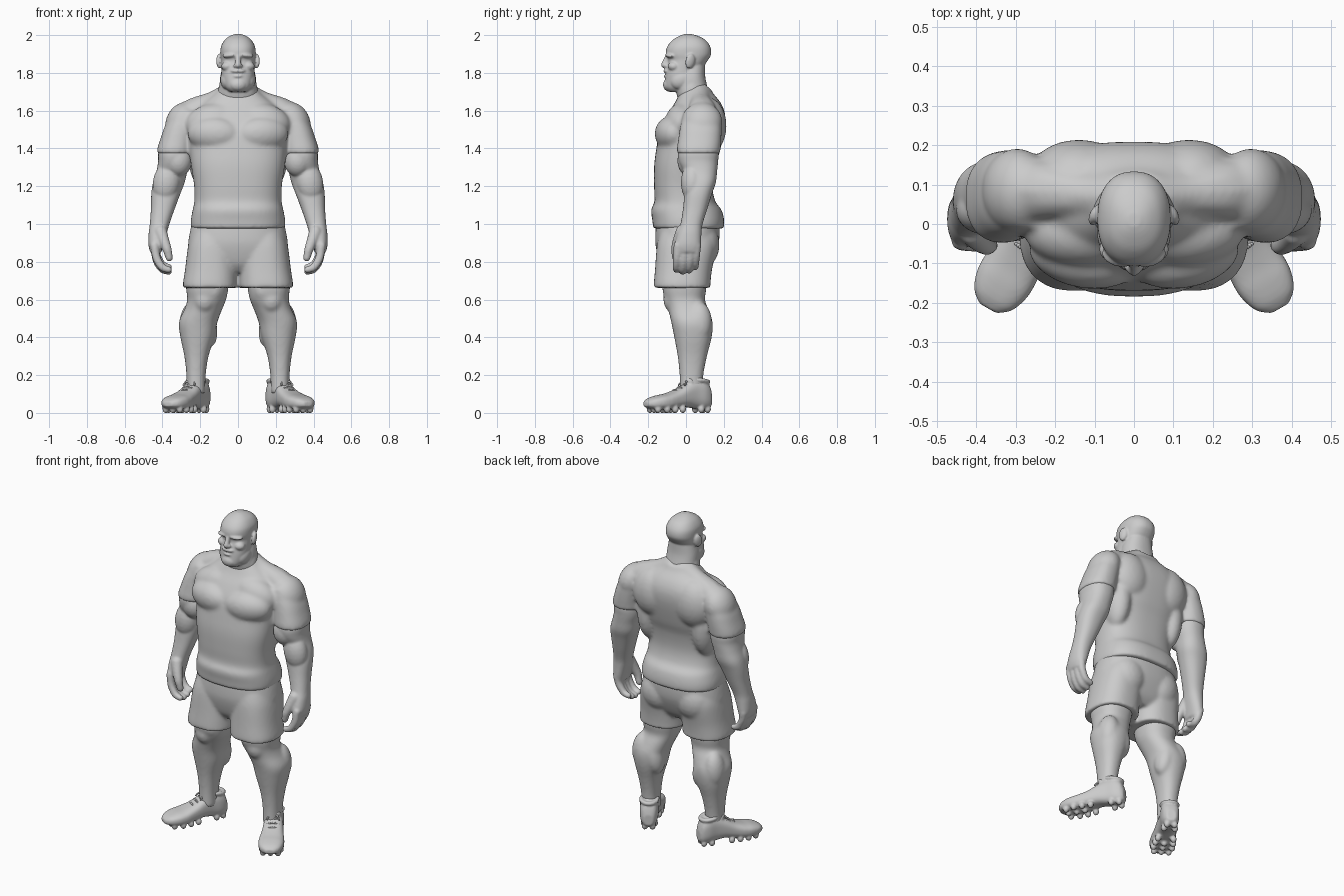
import bpy, bmesh, math
from mathutils import Matrix, Vector


def dense(rows, n=5):
    # Catmull-Rom interpolation of a short table of rows
    out = []
    for i in range(len(rows) - 1):
        a, b, c, d = (rows[max(i - 1, 0)], rows[i], rows[i + 1], rows[min(i + 2, len(rows) - 1)])
        for k in range(n):
            t = k / n
            out.append([0.5 * (2 * q + (r - p) * t + (2 * p - 5 * q + 4 * r - s) * t * t
                               + (3 * q - p - 3 * r + s) * t ** 3) for p, q, r, s in zip(a, b, c, d)])
    return out + [list(rows[-1])]


def slab(row, c, s):
    # horizontal section: z, centre x, front y, back y, half width
    z, cx, f, b, w = row
    return Vector((cx + w * c, (f + b) / 2 + (b - f) / 2 * s, z))


def upright(row, c, s):
    # section across a shoe: y, half width, top, bottom
    y, w, t, b = row
    return Vector((w * c, y, (t + b) / 2 + (t - b) / 2 * s))


def loft(bm, rows, section=slab, e=2.3, seg=40, mat=Matrix()):
    rings = []
    for row in dense(rows):
        ring = []
        for i in range(seg):
            a = math.tau * i / seg
            c, s = (math.copysign(abs(v) ** (2 / e), v) for v in (math.cos(a), math.sin(a)))
            ring.append(bm.verts.new(mat @ section(row, c, s)))
        rings.append(ring)
    for a, b in zip(rings, rings[1:]):
        for i in range(seg):
            j = (i + 1) % seg
            bm.faces.new((a[i], a[j], b[j], b[i]))
    bm.faces.new(rings[0][::-1])
    bm.faces.new(rings[-1])


def ball(bm, loc, rad, rot=(0, 0, 0), mat=Matrix(), sub=3):
    turn = Matrix.Translation(loc)
    for angle, axis in zip(rot, 'XYZ'):
        turn = turn @ Matrix.Rotation(math.radians(angle), 4, axis)
    bmesh.ops.create_icosphere(bm, subdivisions=sub, radius=1, matrix=mat @ turn @ Matrix.Diagonal((*rad, 1)))


def tube(bm, pts, mat=Matrix(), n=6):
    for x, y, z, r in dense(pts, n):
        ball(bm, (x, y, z), (r, r, r), mat=mat, sub=2)


def mirror(bm):
    geom = bm.verts[:] + bm.edges[:] + bm.faces[:]
    new = bmesh.ops.duplicate(bm, geom=geom)['geom']
    for v in new:
        if isinstance(v, bmesh.types.BMVert):
            v.co.x *= -1
    bmesh.ops.reverse_faces(bm, faces=[f for f in new if isinstance(f, bmesh.types.BMFace)])


def finish(name, bm, voxel=0, smooth=5):
    bmesh.ops.recalc_face_normals(bm, faces=bm.faces[:])
    for f in bm.faces:
        f.smooth = True
    me = bpy.data.meshes.new(name)
    bm.to_mesh(me)
    bm.free()
    ob = bpy.data.objects.new(name, me)
    bpy.context.collection.objects.link(ob)
    if voxel:
        m = ob.modifiers.new('fuse', 'REMESH')
        m.mode, m.voxel_size, m.use_smooth_shade = 'VOXEL', voxel, True
        m = ob.modifiers.new('soften', 'SMOOTH')
        m.factor, m.iterations = 0.5, smooth


# Shirt: muscles and sleeves mirrored, then the trunk
bm = bmesh.new()
ball(bm, (.125, -.078, 1.475), (.145, .085, .095), (14, 0, 10))      # pec
ball(bm, (.13, -.02, 1.54), (.15, .09, .10), (0, 10, 0))             # upper chest
ball(bm, (.297, .085, 1.54), (.085, .108, .11), (0, -25, 0))         # deltoid
ball(bm, (.14, .12, 1.52), (.13, .095, .15))                         # shoulder blade
ball(bm, (.19, .07, 1.38), (.075, .10, .19))                         # lat
tube(bm, [(.04, .065, 1.69, .065), (.13, .075, 1.645, .06), (.22, .085, 1.597, .078), (.285, .085, 1.55, .088)])
loft(bm, [(1.60, .27, -.01, .17, .065), (1.52, .303, -.03, .187, .083), (1.45, .322, -.041, .187, .089),
          (1.40, .333, -.048, .183, .094), (1.37, .335, -.048, .180, .095)])
mirror(bm)
loft(bm, [(.975, 0, -.174, .202, .250), (1.02, 0, -.178, .202, .250), (1.075, 0, -.185, .188, .240),
          (1.12, 0, -.167, .155, .231), (1.2, 0, -.169, .14, .232), (1.3, 0, -.169, .152, .247),
          (1.38, 0, -.16, .178, .257), (1.5, 0, -.138, .205, .265), (1.58, 0, -.10, .207, .25),
          (1.64, 0, -.06, .185, .19), (1.69, 0, -.035, .145, .125), (1.72, 0, -.02, .13, .10)], e=2.5, seg=64)
finish('shirt', bm, .009, 14)

# Shorts
bm = bmesh.new()
ball(bm, (.12, .07, .89), (.12, .108, .13))
loft(bm, [(.662, .148, -.17, .13, .143), (.69, .148, -.17, .13, .143), (.76, .142, -.164, .138, .138),
          (.88, .135, -.155, .16, .13), (.95, .125, -.14, .15, .12)], e=2.4)
mirror(bm)
loft(bm, [(.745, 0, -.10, .09, .17), (.79, 0, -.135, .13, .25), (.88, 0, -.16, .168, .264),
          (.95, 0, -.162, .178, .256), (1.03, 0, -.155, .175, .238)], e=2.4, seg=64)
finish('shorts', bm, .009, 10)

# Legs
bm = bmesh.new()
loft(bm, [(.76, .16, -.12, .11, .12), (.66, .163, -.125, .108, .112), (.60, .166, -.112, .10, .103),
          (.55, .183, -.095, .118, .100), (.48, .211, -.078, .141, .102), (.40, .215, -.062, .136, .090),
          (.30, .22, -.044, .111, .064), (.20, .222, -.034, .092, .051), (.10, .222, -.032, .087, .049)])
ball(bm, (.178, -.078, .60), (.055, .042, .065))                     # knee cap
ball(bm, (.13, -.07, .65), (.05, .052, .065))                        # inner thigh
ball(bm, (.168, .07, .465), (.055, .065, .12), (0, 12, 0))           # inner calf
ball(bm, (.25, .07, .48), (.06, .068, .11), (0, -5, 0))              # outer calf
mirror(bm)
finish('legs', bm, .009, 11)

# Arms and hands
bm = bmesh.new()
loft(bm, [(1.46, .325, -.02, .16, .08), (1.38, .334, -.042, .173, .088), (1.33, .337, -.038, .17, .086),
          (1.28, .350, -.015, .165, .082), (1.22, .366, 0, .158, .084), (1.16, .382, -.008, .138, .077),
          (1.08, .398, -.016, .113, .063), (1.0, .415, -.029, .088, .052), (.95, .425, -.045, .082, .048),
          (.89, .434, -.058, .079, .040), (.85, .435, -.052, .072, .030)])
ball(bm, (.316, .02, 1.335), (.072, .066, .085))                     # biceps
ball(bm, (.378, .035, 1.22), (.073, .062, .11), (0, -10, 0))         # forearm
for i, y in enumerate((-.043, -.009, .025, .057)):
    d = (.006, -.004, .002, .02)[i]
    tube(bm, [(.441, y, .885, .024), (.431, y - .004, .815 + d, .023),
              (.402, y - .008, .766 + d, .021), (.366, y - .008, .752 + d, .018)])
tube(bm, [(.41, -.02, .96, .036), (.392, -.042, .91, .030), (.375, -.055, .865, .025), (.364, -.054, .82, .020)])
mirror(bm)
finish('arms', bm, .006, 9)

# Head and neck
bm = bmesh.new()
ball(bm, (.099, .022, 1.862), (.014, .027, .040), (-12, 0, 22))      # ear
ball(bm, (.042, -.084, 1.893), (.042, .024, .013), (0, 6, 18))       # brow
ball(bm, (.055, -.064, 1.835), (.034, .032, .026))                   # cheek
ball(bm, (.013, -.108, 1.838), (.013, .014, .011))                   # nostril
ball(bm, (.058, -.02, 1.765), (.036, .066, .05), (25, 0, 0))         # jaw
ball(bm, (.062, .03, 1.71), (.042, .055, .12), (0, -10, 0))          # neck side
mirror(bm)
loft(bm, [(1.700, 0, -.095, .0, .045), (1.725, 0, -.113, .03, .068), (1.78, 0, -.109, .06, .085),
          (1.83, 0, -.102, .09, .088), (1.868, 0, -.094, .117, .090), (1.90, 0, -.107, .133, .093),
          (1.94, 0, -.099, .128, .090), (1.975, 0, -.070, .102, .070), (1.996, 0, -.034, .062, .042),
          (2.006, 0, -.006, .026, .015)])
loft(bm, [(1.60, 0, -.02, .14, .11), (1.67, 0, -.045, .13, .106), (1.72, 0, -.055, .115, .099),
          (1.78, 0, -.05, .102, .094), (1.84, 0, -.04, .10, .08)])
tube(bm, [(0, -.098, 1.887, .014), (0, -.108, 1.862, .015), (0, -.116, 1.842, .017)])
ball(bm, (0, -.100, 1.810), (.040, .020, .012))                      # moustache
ball(bm, (0, -.098, 1.783), (.032, .020, .010))                      # lower lip
ball(bm, (0, -.093, 1.737), (.045, .029, .034))                      # chin
finish('head', bm, .005, 6)

# Shoes: local heel at the origin, toe along -y, turned outward; rounded studs are fused in
foot = Matrix.Translation((.2, .082, 0)) @ Matrix.Rotation(math.radians(30), 4, 'Z')
bm = bmesh.new()
loft(bm, [(.052, .026, .10, .035), (.035, .043, .150, .022), (0, .053, .182, .018), (-.05, .053, .178, .024),
          (-.10, .057, .155, .03), (-.16, .064, .122, .024), (-.22, .073, .102, .017), (-.27, .072, .092, .018),
          (-.315, .056, .078, .024), (-.342, .026, .060, .034)], upright, 2.7, 40, foot)
ball(bm, (.004, -.078, .162), (.038, .026, .036), (35, 0, 0), foot)  # tongue
for k in range(24):                                                  # padded ankle collar
    a = math.tau * k / 24
    ball(bm, (.046 * math.cos(a), -.018 + .052 * math.sin(a), .172 - .008 * math.sin(a)), (.013,) * 3, (0, 0, 0), foot, 2)
for y, w in ((.025, .022), (-.02, .032), (-.14, .045), (-.19, .052), (-.24, .054), (-.29, .043)):
    for x in ((-w, w) if y > -.15 else (-w, 0, w)):
        ball(bm, (x, y, .020), (.018, .018, .022), (0, 0, 0), foot)
mirror(bm)
finish('shoes', bm, .006, 4)

# Laces
bm = bmesh.new()
for k in range(3):
    y, z = -.105 - .028 * k, .150 - .015 * k
    tube(bm, [(-.034, y, z - .010, .006), (0, y - .004, z + .001, .006), (.034, y, z - .010, .006)], foot)
for s in (-1, 1):
    tube(bm, [(0, -.095, .158, .007), (s * .022, -.105, .166, .006), (s * .034, -.12, .148, .005)], foot)
mirror(bm)
finish('laces', bm)
